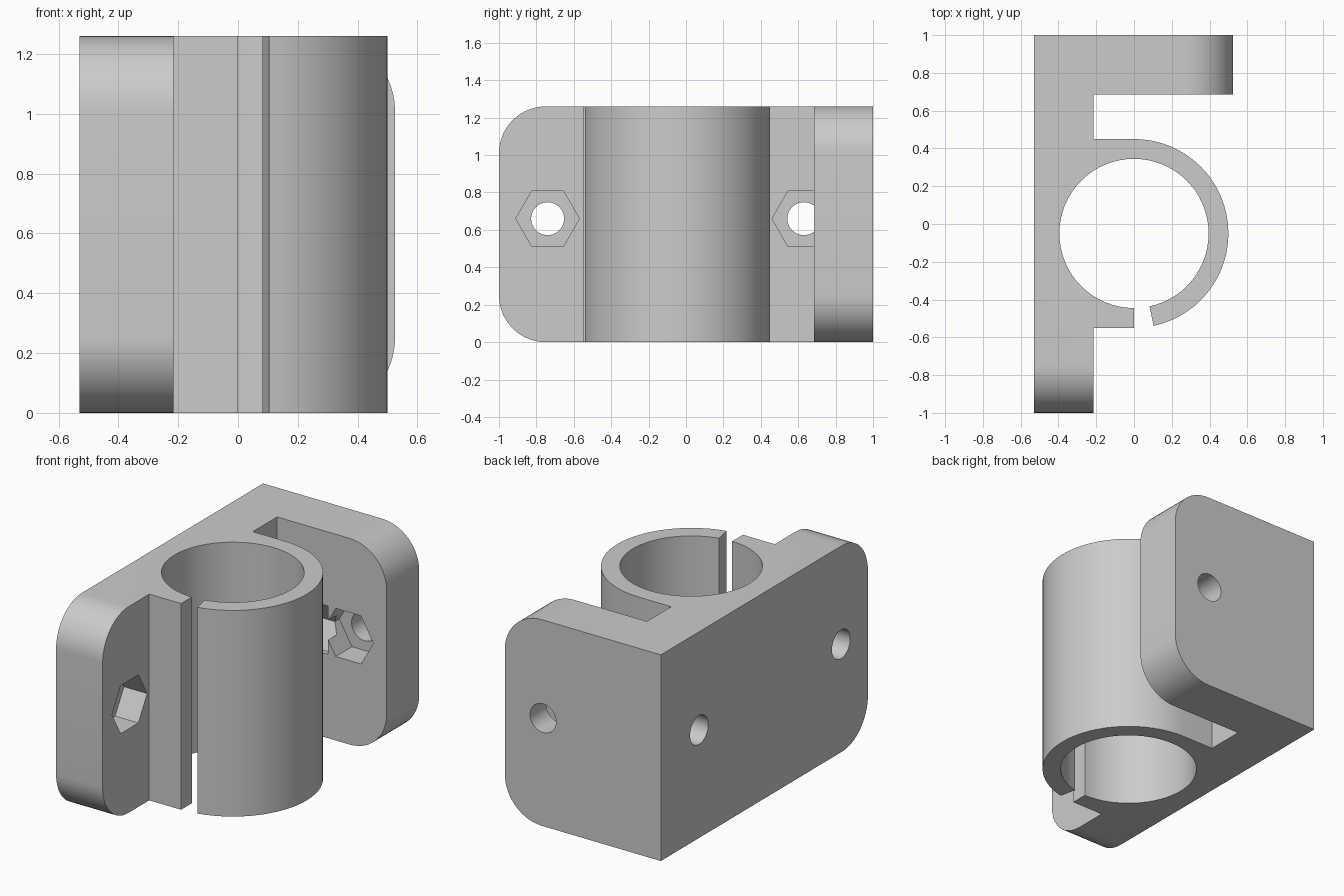
import bpy, bmesh
from math import radians, sin, cos

if "Cube" in bpy.data.objects:
    bpy.data.objects.remove(bpy.data.objects["Cube"], do_unlink=True)

HEIGHT = 1.26
MID_Z = 0.66
TUBE_Y = -0.05
CORNER = 0.25

grey = bpy.data.materials.new("plain_grey")
grey.use_nodes = True
grey.diffuse_color = (0.6, 0.6, 0.6, 1)
grey.node_tree.nodes["Principled BSDF"].inputs["Base Color"].default_value = grey.diffuse_color


def arc(cx, cy, r, start, end, steps):
    """Points along an arc, angles in degrees, both ends included."""
    angles = [radians(start + (end - start) * i / steps) for i in range(steps + 1)]
    return [(cx + r * cos(a), cy + r * sin(a)) for a in angles]


def prism(name, points, low, high, axis):
    """Extrude a closed outline along an axis."""
    place = {"x": lambda a, b, t: (t, a, b),
             "y": lambda a, b, t: (a, t, b),
             "z": lambda a, b, t: (a, b, t)}[axis]
    bm = bmesh.new()
    ends = [[bm.verts.new(place(a, b, t)) for a, b in points] for t in (low, high)]
    for ring in ends:
        bm.faces.new(ring)
    count = len(points)
    for i in range(count):
        j = (i + 1) % count
        bm.faces.new((ends[0][i], ends[0][j], ends[1][j], ends[1][i]))
    bmesh.ops.recalc_face_normals(bm, faces=bm.faces[:])
    mesh = bpy.data.meshes.new(name)
    bm.to_mesh(mesh)
    bm.free()
    mesh.materials.append(grey)
    obj = bpy.data.objects.new(name, mesh)
    bpy.context.collection.objects.link(obj)
    return obj


# Bracket outline: back plate, split clamp ring and side arm
outline = [(-0.53, -1), (-0.215, -1), (-0.215, -0.55), (0, -0.55)]
outline += arc(0, TUBE_Y, 0.395, -90, -438, 62)
outline += arc(0, TUBE_Y, 0.5, -78, 90, 30)
outline += [(-0.215, 0.45), (-0.215, 0.685), (0.525, 0.685), (0.525, 1), (-0.53, 1)]
bracket = prism("clamp_bracket", outline, 0, HEIGHT, "z")

# Round the free corners of the plate and the arm
bm = bmesh.new()
bm.from_mesh(bracket.data)


def is_free_corner(edge):
    a, b = (v.co for v in edge.verts)
    level = abs(a.z - b.z) < 0.001
    plate_end = max(a.y, b.y) < -0.99
    arm_end = min(a.x, b.x) > 0.52
    return level and (plate_end or arm_end)


bmesh.ops.bevel(bm, geom=[e for e in bm.edges if is_free_corner(e)], offset=CORNER,
                offset_type="OFFSET", segments=14, profile=0.5, affect="EDGES",
                clamp_overlap=False)
bmesh.ops.recalc_face_normals(bm, faces=bm.faces[:])
bm.to_mesh(bracket.data)
bm.free()


# Bolt holes with hexagonal nut pockets
def bolt_cutters(name, centre, axis, hole, pocket):
    round_hole = arc(centre, MID_Z, 0.088, 0, 360, 40)[:-1]
    hexagon = arc(centre, MID_Z, 0.17, 0, 360, 6)[:-1]
    return [prism(name + "_hole_cutter", round_hole, *hole, axis),
            prism(name + "_nut_cutter", hexagon, *pocket, axis)]


cutters = bolt_cutters("front_bolt", -0.74, "x", (-0.6, -0.3), (-0.372, 0.13))
cutters += bolt_cutters("back_bolt", 0.63, "x", (-0.6, -0.3), (-0.372, 0.13))
cutters += bolt_cutters("arm_bolt", 0.266, "y", (0.78, 1.1), (0.6, 0.842))

bpy.ops.object.select_all(action="DESELECT")
bpy.context.view_layer.objects.active = bracket
bracket.select_set(True)
for cutter in cutters:
    cutter.hide_render = True
    cut = bracket.modifiers.new(cutter.name, "BOOLEAN")
    cut.operation = "DIFFERENCE"
    cut.solver = "EXACT"
    cut.object = cutter
    bpy.ops.object.modifier_apply(modifier=cut.name)
    bpy.data.objects.remove(cutter, do_unlink=True)

bpy.ops.object.shade_smooth_by_angle(angle=radians(25))
